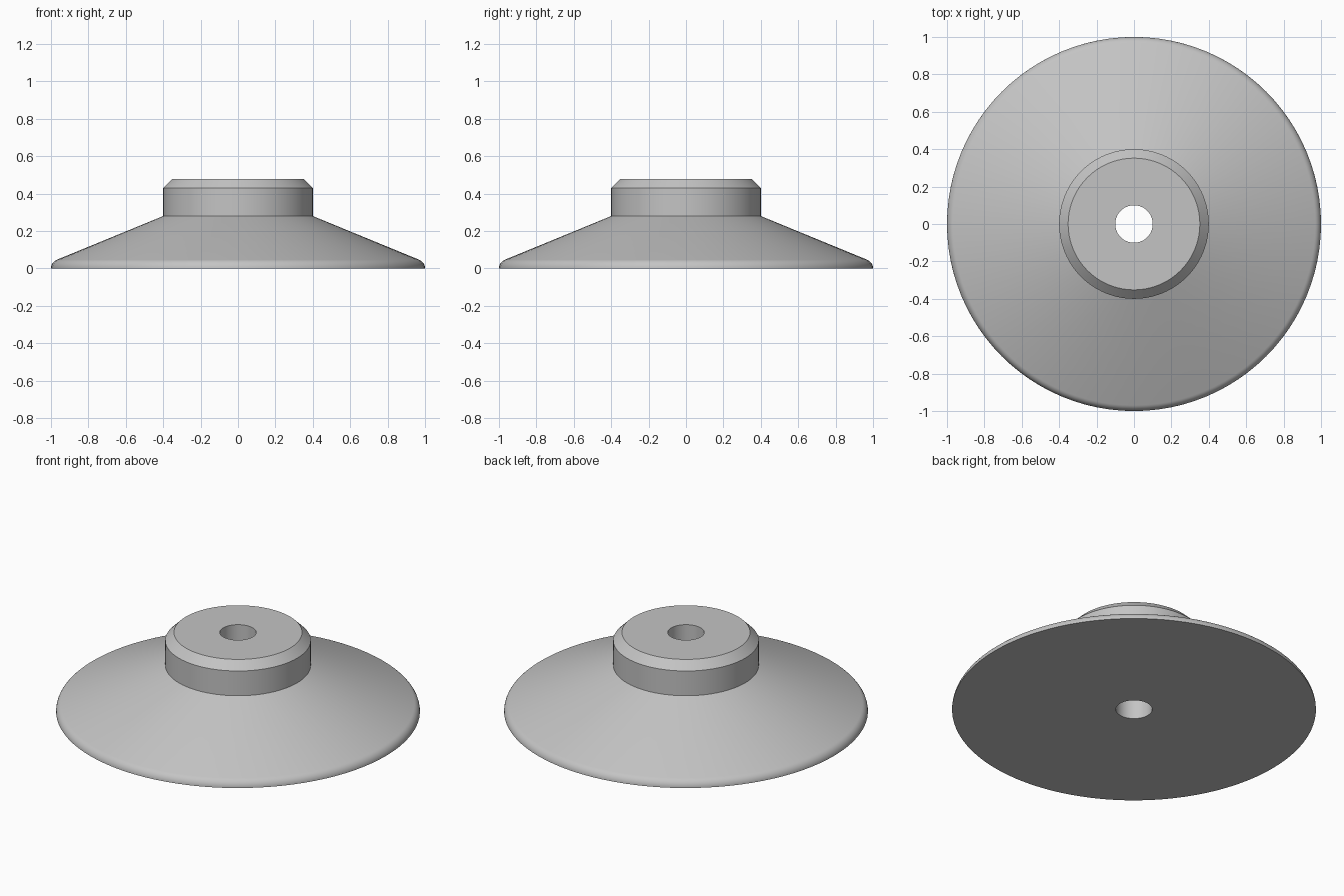
import bpy, bmesh, math

if "Cube" in bpy.data.objects:
    bpy.data.objects.remove(bpy.data.objects["Cube"])

SEGMENTS = 96

# Half cross-section (radius, height): bore, base, rounded rim, cone, hub, chamfer
rim_r = 0.05
slope = math.radians(22.3)
end = math.pi / 2 - slope
rim = [(0.95 + rim_r * math.cos(end * i / 8), rim_r * math.sin(end * i / 8)) for i in range(9)]
profile = [(0.1, 0.0)] + rim + [(0.4, 0.28), (0.4, 0.43), (0.352, 0.478), (0.1, 0.478)]

# Revolve the closed profile around the vertical axis
bm = bmesh.new()
rings = []
for s in range(SEGMENTS):
    a = 2 * math.pi * s / SEGMENTS
    rings.append([bm.verts.new((r * math.cos(a), r * math.sin(a), z)) for r, z in profile])
n = len(profile)
for s in range(SEGMENTS):
    a, b = rings[s], rings[(s + 1) % SEGMENTS]
    for i in range(n):
        j = (i + 1) % n
        bm.faces.new((a[i], b[i], b[j], a[j]))
bmesh.ops.recalc_face_normals(bm, faces=bm.faces)

mesh = bpy.data.meshes.new("flanged_cone_foot")
bm.to_mesh(mesh)
bm.free()
foot = bpy.data.objects.new("flanged_cone_foot", mesh)
bpy.context.collection.objects.link(foot)

# Plain grey
grey = bpy.data.materials.new("grey")
grey.diffuse_color = (0.55, 0.55, 0.55, 1.0)
grey.use_nodes = True
grey.node_tree.nodes["Principled BSDF"].inputs["Base Color"].default_value = grey.diffuse_color
mesh.materials.append(grey)

# Smooth curved walls, keep machined edges sharp
bpy.context.view_layer.objects.active = foot
foot.select_set(True)
bpy.ops.object.shade_smooth_by_angle(angle=math.radians(20))
